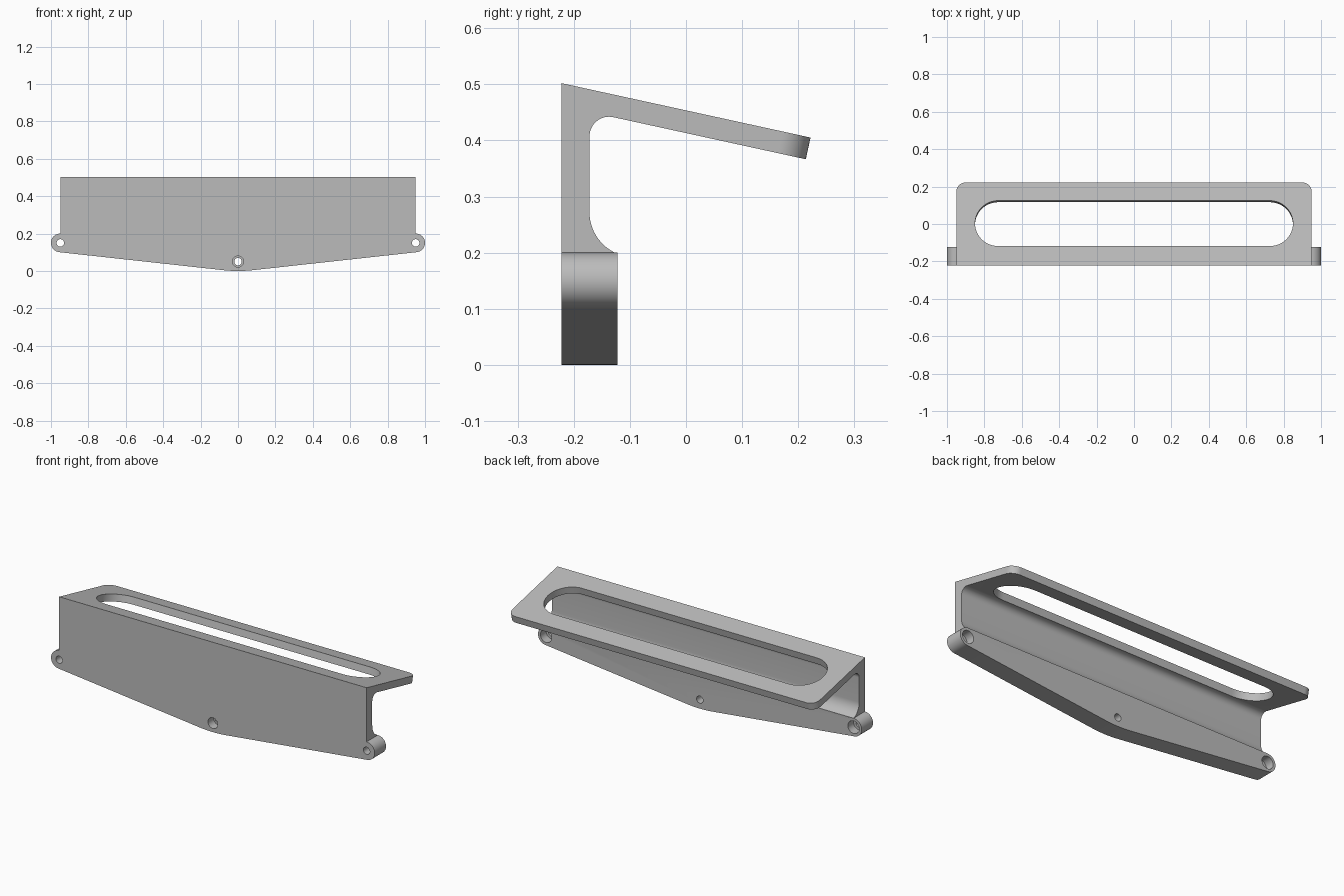
import bpy
import bmesh
from math import sin, cos, pi, radians, atan2, sqrt
from mathutils import Matrix, Vector

if "Cube" in bpy.data.objects:
    bpy.data.objects.remove(bpy.data.objects["Cube"], do_unlink=True)

FRONT, BACK = -0.222, -0.122
TILT = atan2(0.097, 0.444)
PLATE = Matrix.Translation((0, 0, 0.4535)) @ Matrix.Rotation(-TILT, 4, 'X')

grey = bpy.data.materials.new("plain grey")
grey.use_nodes = True
grey.diffuse_color = (0.5, 0.5, 0.5, 1)
grey.node_tree.nodes["Principled BSDF"].inputs["Base Color"].default_value = (0.5, 0.5, 0.5, 1)


def arc(cx, cy, r, start, end, n=16):
    angles = [radians(start + (end - start) * i / n) for i in range(n + 1)]
    return [(cx + r * cos(a), cy + r * sin(a)) for a in angles]


def prism(name, outline, place, low, high):
    """Extrude a 2D outline from low to high; place maps (u, v, w) to the model."""
    bm = bmesh.new()
    face = bm.faces.new([bm.verts.new(place(u, v, low)) for u, v in outline])
    shift = Vector(place(0, 0, high)) - Vector(place(0, 0, low))
    top = bmesh.ops.extrude_face_region(bm, geom=[face])["geom"]
    bmesh.ops.translate(bm, vec=shift, verts=[g for g in top if isinstance(g, bmesh.types.BMVert)])
    bmesh.ops.recalc_face_normals(bm, faces=bm.faces)
    mesh = bpy.data.meshes.new(name)
    bm.to_mesh(mesh)
    bm.free()
    mesh.materials.append(grey)
    obj = bpy.data.objects.new(name, mesh)
    bpy.context.collection.objects.link(obj)
    return obj


def along_x(u, v, w):
    return (w, u, v)


def along_y(u, v, w):
    return (u, w, v)


def along_plate(u, v, w):
    return PLATE @ Vector((u, v, w))


def combine(target, tool, operation):
    mod = target.modifiers.new(operation.lower(), 'BOOLEAN')
    mod.operation, mod.object, mod.solver = operation, tool, 'EXACT'
    bpy.context.view_layer.objects.active = target
    bpy.ops.object.modifier_apply(modifier=mod.name)
    bpy.data.objects.remove(tool, do_unlink=True)


# Upright wall and sloping plate, with both inner fillets
slope = 0.097 / 0.444


def top_z(y):
    return 0.4535 - slope * y


drop = 0.0395 * sqrt(1 + slope * slope)
r = 0.035
fy = -0.172 + r
fz = top_z(fy) - drop - r / cos(TILT)
section = [(FRONT, 0.15), (FRONT, top_z(FRONT)), (0.26, top_z(0.26)), (0.26, top_z(0.26) - drop)]
section += arc(fy, fz, r, 90 - TILT * 180 / pi, 180)
section += arc(-0.092, 0.272, 0.08, 180, 248)
section += [(-0.13, 0.15)]
body = prism("shelf_bracket", section, along_x, -1.1, 1.1)

# Trim the sides and round the free corners of the plate
end, cr = 0.2272, 0.05
outline = [(-0.95, -1), (0.95, -1)]
outline += arc(0.95 - cr, end - cr, cr, 0, 90) + arc(cr - 0.95, end - cr, cr, 90, 180)
combine(body, prism("trim", outline, along_plate, -1, 1), 'INTERSECT')

# Long rounded slot through the plate
sr, sv = 0.1245, 0.0035
slot = arc(0.85 - sr, sv, sr, -90, 90, 32) + arc(sr - 0.85, sv, sr, 90, 270, 32)
combine(body, prism("slot", slot, along_plate, -0.06, 0.06), 'DIFFERENCE')

# Thick lower bar with round ears and a shallow V underside
bar = arc(0, 0.75, 0.75, -96.2, -83.8, 12)
bar += arc(0.95, 0.15, 0.05, -83.8, 90, 24) + arc(-0.95, 0.15, 0.05, 90, 263.8, 24)
combine(body, prism("lower_bar", bar, along_y, FRONT, BACK), 'UNION')

# Screw holes: ears recessed from the back, centre recessed from the front
for x, z, wide, low, high in ((-0.95, 0.15, 0.035, BACK - 0.05, 0),
                              (0.95, 0.15, 0.035, BACK - 0.05, 0),
                              (0, 0.05, 0.03, -0.4, FRONT + 0.05)):
    for radius, a, b in ((0.02, -0.4, 0), (wide, low, high)):
        circle = arc(x, z, radius, 0, 360, 32)[:-1]
        combine(body, prism("hole", circle, along_y, a, b), 'DIFFERENCE')

bpy.ops.object.select_all(action='DESELECT')
body.select_set(True)
bpy.context.view_layer.objects.active = body
bpy.ops.object.shade_smooth_by_angle(angle=radians(30))
